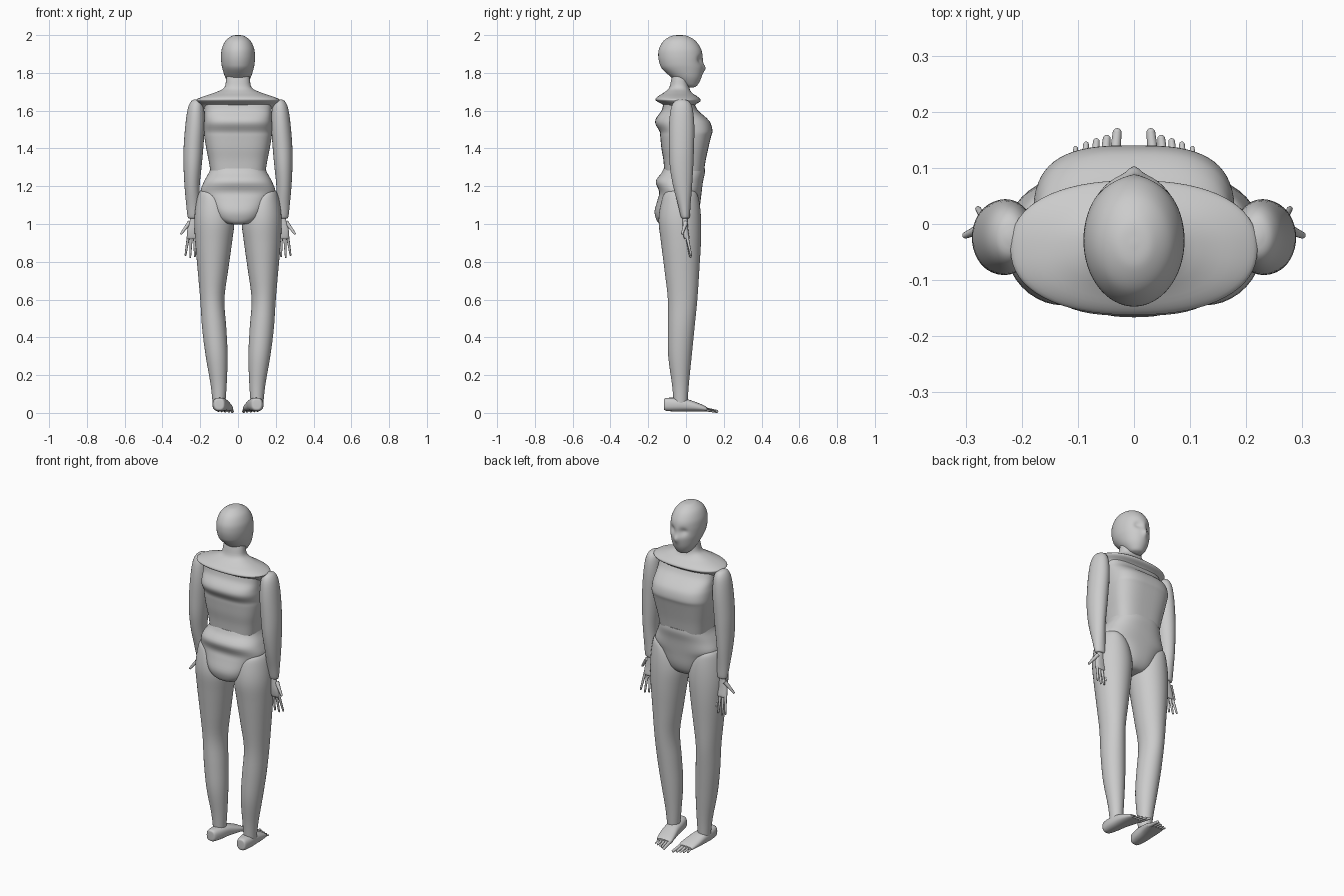
import bpy, bmesh, math
from mathutils import Vector


def finish(bm, name):
    bmesh.ops.recalc_face_normals(bm, faces=bm.faces)
    me = bpy.data.meshes.new(name)
    bm.to_mesh(me)
    bm.free()
    ob = bpy.data.objects.new(name, me)
    bpy.context.collection.objects.link(ob)
    bpy.ops.object.select_all(action='DESELECT')
    bpy.context.view_layer.objects.active = ob
    ob.select_set(True)
    bpy.ops.object.shade_smooth_by_angle(angle=math.radians(50))
    return ob


def spline(rows, steps):
    out = []
    for i in range(len(rows) - 1):
        p = [rows[max(0, min(len(rows) - 1, i + k))] for k in (-1, 0, 1, 2)]
        for s in range(steps):
            t = s / steps
            out.append([b + 0.5 * t * (c - a + t * (2*a - 5*b + 4*c - d + t * (3*(b - c) + d - a)))
                        for a, b, c, d in zip(*p)])
    return out + [list(rows[-1])]


def loft(name, rows, side=1, power=2.0, along_y=False, steps=4, n=40):
    """rows: (position, x min, x max, depth min, depth max)"""
    bm = bmesh.new()
    rings = []
    for t, a0, a1, b0, b1 in spline(rows, steps):
        ring = []
        for k in range(n):
            an = 2 * math.pi * k / n
            c, s = math.cos(an), math.sin(an)
            a = (a0 + a1) / 2 + (a1 - a0) / 2 * math.copysign(abs(c) ** (2 / power), c)
            b = (b0 + b1) / 2 + (b1 - b0) / 2 * math.copysign(abs(s) ** (2 / power), s)
            ring.append(bm.verts.new((side * a, t, b) if along_y else (side * a, b, t)))
        rings.append(ring)
    for r, q in zip(rings, rings[1:]):
        for k in range(n):
            bm.faces.new((r[k], r[(k + 1) % n], q[(k + 1) % n], q[k]))
    bm.faces.new(rings[0])
    bm.faces.new(rings[-1])
    return finish(bm, name)


def digit(name, p, q, r0, r1, side):
    """Tapered rod with a round tip from p to q."""
    p, q = Vector((side * p[0], p[1], p[2])), Vector((side * q[0], q[1], q[2]))
    d = q - p
    rot = d.to_track_quat('Z', 'Y')
    bm = bmesh.new()
    bmesh.ops.create_cone(bm, cap_ends=True, segments=12, radius1=r0, radius2=r1, depth=d.length)
    for v in bm.verts:
        v.co = rot @ v.co + (p + q) / 2
    tip = bmesh.ops.create_uvsphere(bm, u_segments=12, v_segments=8, radius=r1)
    for v in tip['verts']:
        v.co += q
    return finish(bm, name)


def sym(rows):
    return [(z, -w, w, b, f) for z, w, b, f in rows]


# Head with shallow eye sockets and a nose ridge
head = loft("head", sym([
    (2.0, .005, -.04, -.03), (1.995, .034, -.078, .008), (1.97, .066, -.118, .05),
    (1.93, .085, -.142, .078), (1.89, .09, -.147, .088), (1.85, .088, -.14, .09),
    (1.82, .082, -.125, .091), (1.78, .069, -.082, .083), (1.75, .052, -.045, .07),
    (1.73, .034, -.01, .055), (1.722, .01, .015, .035)]), n=64, steps=6)
for v in head.data.vertices:
    x, y, z = v.co
    if y > 0:
        eye = math.exp(-((abs(x) - .035) / .02) ** 2 - ((z - 1.87) / .02) ** 2)
        nose = math.exp(-(x / .013) ** 2 - ((z - 1.825) / .022) ** 2)
        v.co.y += .012 * nose - .014 * eye

# Neck flaring into the shoulder yoke
loft("neck_and_yoke", sym([
    (1.80, .06, -.07, .03), (1.765, .063, -.078, .015), (1.72, .074, -.09, .018),
    (1.695, .125, -.118, .032), (1.675, .185, -.15, .06), (1.66, .218, -.162, .076),
    (1.648, .215, -.152, .074), (1.63, .195, -.12, .048), (1.61, .18, -.11, .045)]),
    power=2.3, n=64)

# Chest down to waist
loft("torso", sym([
    (1.635, .18, -.12, .045), (1.60, .178, -.13, .065), (1.56, .178, -.158, .11),
    (1.53, .18, -.162, .132), (1.49, .18, -.14, .14), (1.46, .178, -.136, .132),
    (1.40, .168, -.13, .118), (1.34, .156, -.12, .105), (1.28, .146, -.115, .095)]),
    power=3.0, n=64)

# Pelvis with rounded bottom
loft("pelvis", sym([
    (1.295, .145, -.118, .10), (1.27, .155, -.13, .10), (1.225, .18, -.16, .09),
    (1.17, .198, -.142, .083), (1.13, .17, -.15, .078), (1.07, .137, -.166, .07),
    (1.03, .115, -.16, .055), (1.005, .075, -.145, .03), (.998, .03, -.12, -.01)]),
    power=2.5, n=64)

for s, tag in ((1, "right"), (-1, "left")):
    # Arm from rounded shoulder to wrist
    loft("arm_" + tag, [
        (1.66, .212, .226, -.03, -.015), (1.65, .193, .248, -.06, .015),
        (1.61, .18, .266, -.08, .035), (1.52, .176, .279, -.09, .044),
        (1.40, .184, .288, -.09, .042), (1.30, .193, .288, -.085, .038),
        (1.20, .203, .283, -.068, .032), (1.10, .203, .274, -.042, .024),
        (1.04, .202, .267, -.028, .02), (1.03, .21, .26, -.02, .014)], s)

    # Leg from hip to ankle
    loft("leg_" + tag, [
        (1.19, .15, .18, -.05, 0), (1.17, .10, .204, -.105, .05),
        (1.12, .045, .22, -.13, .07), (1.02, .02, .231, -.145, .08),
        (.90, .032, .226, -.132, .079), (.75, .053, .213, -.113, .07),
        (.60, .072, .20, -.096, .06), (.45, .062, .19, -.096, .045),
        (.30, .055, .171, -.094, .03), (.15, .06, .145, -.074, .015),
        (.05, .067, .134, -.065, .008)], s)

    # Palm
    loft("palm_" + tag, [
        (1.05, .218, .25, -.018, .008), (1.02, .212, .255, -.018, .008),
        (.97, .206, .268, -.018, .012), (.93, .206, .27, -.012, .018),
        (.92, .212, .265, -.006, .014)], s, power=2.6, n=24)

    # Fingers and thumb
    for i, (x0, x1, z1) in enumerate([(.214, .212, .86), (.23, .228, .83),
                                      (.247, .253, .825), (.262, .278, .835)]):
        digit(f"finger_{i}_{tag}", (x0, .004, .94), (x1, .018 + .003 * i, z1), .0085, .005, s)
    digit("thumb_" + tag, (.255, 0, 1.01), (.30, -.02, .95), .012, .006, s)

    # Foot lofted from heel to ball
    loft("foot_" + tag, [
        (-.117, .085, .115, .03, .065), (-.11, .07, .128, .012, .078),
        (-.06, .055, .135, .008, .08), (0, .045, .134, .008, .074),
        (.05, .033, .13, .008, .058), (.09, .026, .122, .008, .042),
        (.11, .03, .114, .009, .03)], s, power=2.5, along_y=True, n=32)

    # Toes
    for i in range(5):
        digit(f"toe_{i}_{tag}", (.038 + .017 * i, .085, .022),
              (.03 + .0185 * i, (.163, .152, .147, .142, .135)[i], .008),
              .011 - .001 * i, .008 - .001 * i, s)
